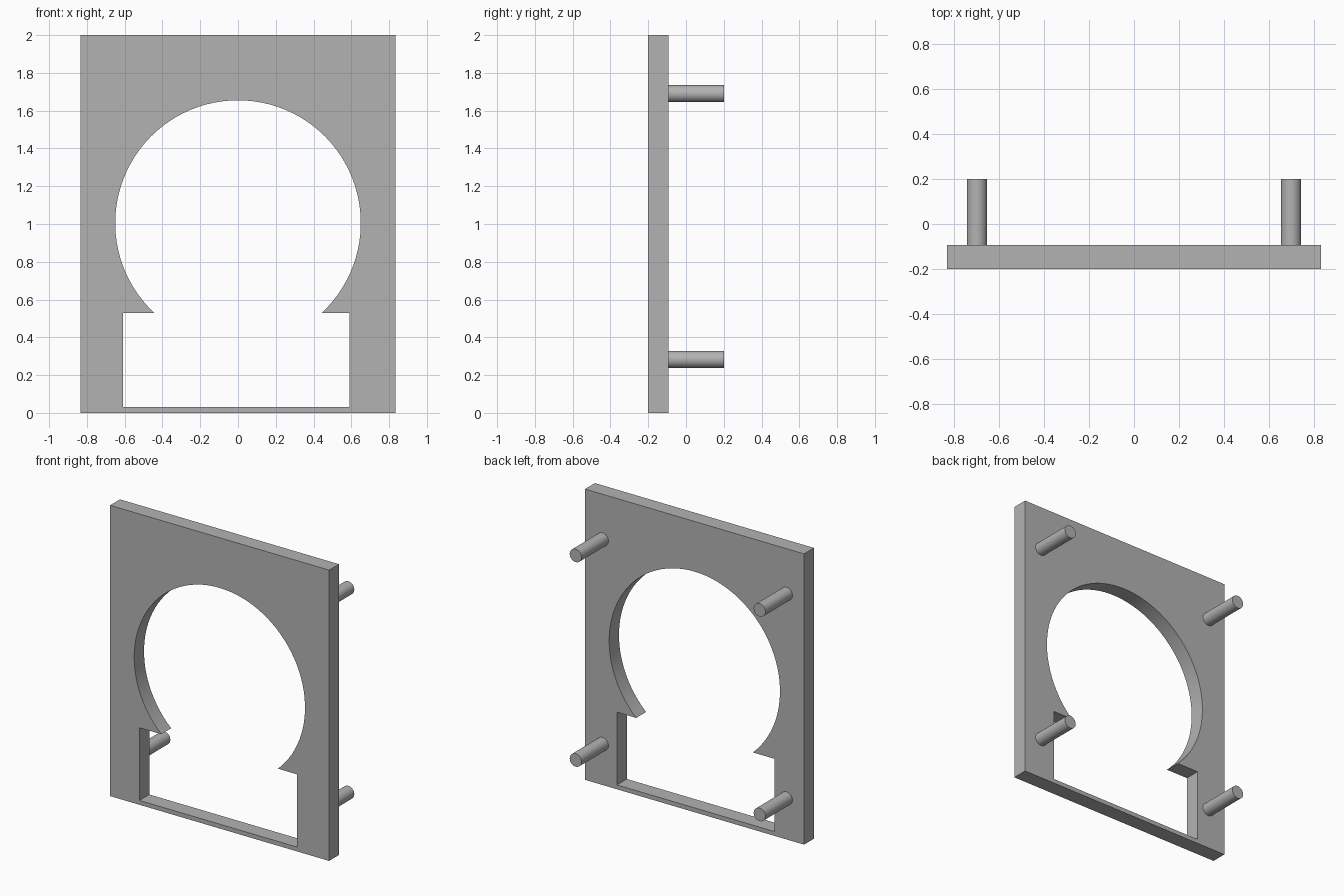
import bpy
import bmesh
import math
from mathutils import Vector

cube = bpy.data.objects.get("Cube")
if cube:
    bpy.data.objects.remove(cube, do_unlink=True)

FRONT, BACK, PIN_END = -0.2, -0.093, 0.2

grey = bpy.data.materials.new("plain grey")
grey.use_nodes = True
colour = (0.45, 0.45, 0.45, 1)
grey.diffuse_color = colour
grey.node_tree.nodes["Principled BSDF"].inputs["Base Color"].default_value = colour


def finish(bm, name):
    bmesh.ops.recalc_face_normals(bm, faces=bm.faces)
    mesh = bpy.data.meshes.new(name)
    bm.to_mesh(mesh)
    bm.free()
    mesh.materials.append(grey)
    obj = bpy.data.objects.new(name, mesh)
    bpy.context.collection.objects.link(obj)
    bpy.ops.object.select_all(action="DESELECT")
    obj.select_set(True)
    bpy.context.view_layer.objects.active = obj
    bpy.ops.object.shade_smooth_by_angle(angle=math.radians(30))
    return obj


# Keyhole opening: a round window running into a rectangular slot
radius, centre, ledge, sill = 0.65, 1.005, 0.53, 0.03
start = math.asin((ledge - centre) / radius)
sweep = math.pi - 2 * start
steps = 72
arc = [(radius * math.cos(start + sweep * i / steps),
        centre + radius * math.sin(start + sweep * i / steps))
       for i in range(steps + 1)]
opening = arc + [(-0.61, ledge), (-0.61, sill), (0.59, sill), (0.59, ledge)]
outer = [(-0.833, 0), (0.833, 0), (0.833, 2), (-0.833, 2)]

# Front plate, filled between both outlines and extruded to the back
bm = bmesh.new()
for loop in (outer, opening):
    verts = [bm.verts.new((x, FRONT, z)) for x, z in loop]
    for a, b in zip(verts, verts[1:] + verts[:1]):
        bm.edges.new((a, b))
bmesh.ops.triangle_fill(bm, edges=bm.edges[:], use_beauty=True, normal=Vector((0, -1, 0)))
result = bmesh.ops.extrude_face_region(bm, geom=bm.faces[:], use_keep_orig=True)
moved = [g for g in result["geom"] if isinstance(g, bmesh.types.BMVert)]
bmesh.ops.translate(bm, verts=moved, vec=(0, BACK - FRONT, 0))
finish(bm, "face_plate")

# Four mounting pins on the back
for side, x in (("right", -0.7), ("left", 0.7)):
    for level, z in (("lower", 0.283), ("upper", 1.69)):
        bm = bmesh.new()
        bmesh.ops.create_cone(bm, cap_ends=True, segments=32, radius1=0.045,
                              radius2=0.045, depth=PIN_END - BACK)
        pin = finish(bm, f"{level}_{side}_pin")
        pin.rotation_euler.x = math.pi / 2
        pin.location = (x, (PIN_END + BACK) / 2, z)
